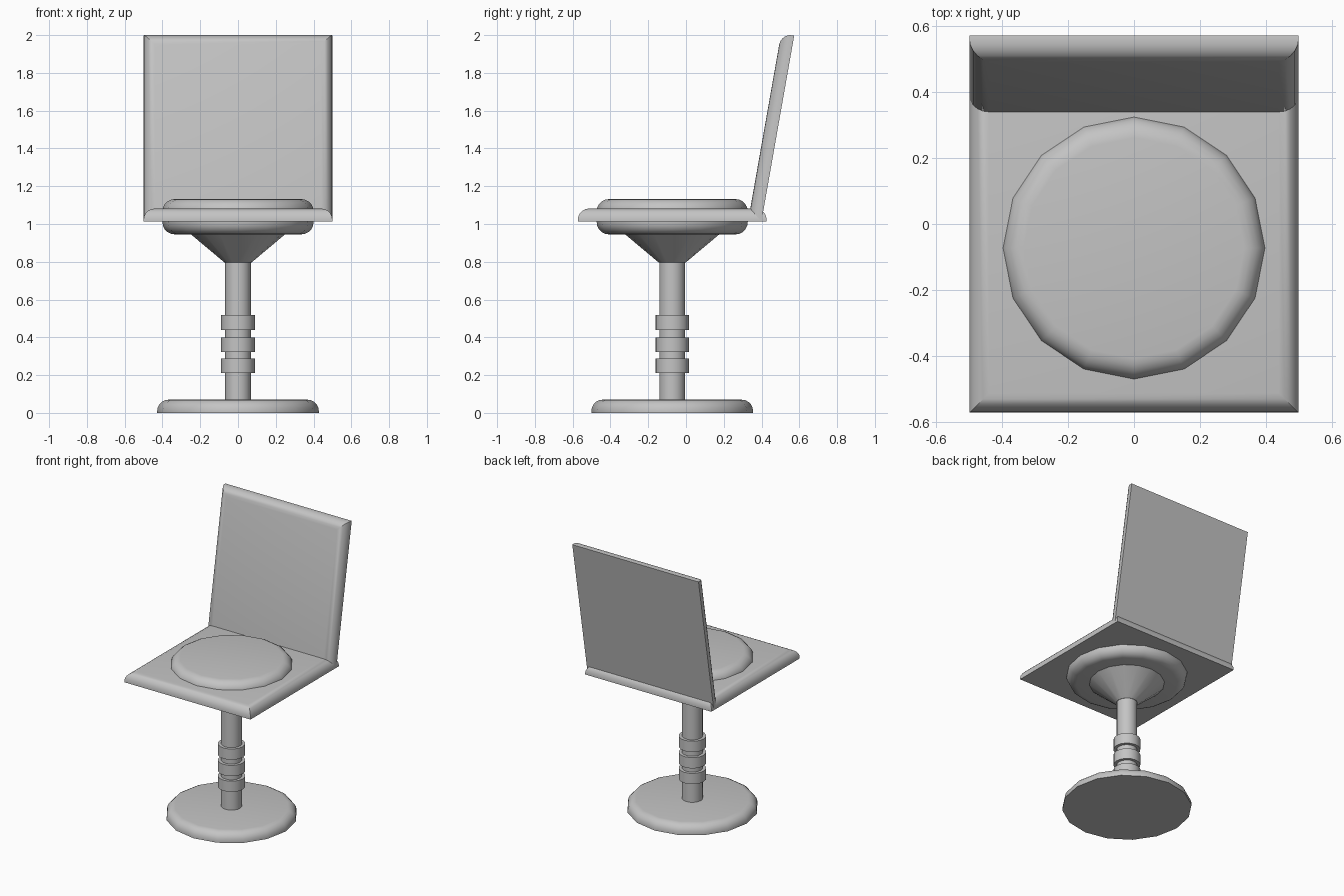
import bpy, bmesh, math

if "Cube" in bpy.data.objects:
    bpy.data.objects.remove(bpy.data.objects["Cube"])

SIDES = 16
AXIS_Y = -0.073      # the round parts share this axis

grey = bpy.data.materials.new("plain grey")
grey.diffuse_color = (0.55, 0.55, 0.55, 1)
grey.use_nodes = True
grey.node_tree.nodes["Principled BSDF"].inputs["Base Color"].default_value = grey.diffuse_color


def finish(name, bm):
    bmesh.ops.recalc_face_normals(bm, faces=bm.faces)
    me = bpy.data.meshes.new(name)
    bm.to_mesh(me)
    bm.free()
    me.materials.append(grey)
    me.shade_smooth()
    me.set_sharp_from_angle(angle=math.radians(32))
    ob = bpy.data.objects.new(name, me)
    bpy.context.collection.objects.link(ob)
    return ob


def lathe(name, profile):
    """Closed round part from (radius, z) points, bottom to top."""
    bm = bmesh.new()
    rings = []
    for r, z in profile:
        rings.append([bm.verts.new((r * math.cos(2 * math.pi * i / SIDES),
                                    AXIS_Y + r * math.sin(2 * math.pi * i / SIDES), z))
                      for i in range(SIDES)])
    for a, b in zip(rings, rings[1:]):
        for i in range(SIDES):
            j = (i + 1) % SIDES
            bm.faces.new((a[i], a[j], b[j], b[i]))
    bm.faces.new(rings[0][::-1])
    bm.faces.new(rings[-1])
    return finish(name, bm)


def arc(r, z, rad, start, end, steps=5):
    """Rounded corner centred on (r, z), angles in degrees."""
    pts = []
    for k in range(steps + 1):
        a = math.radians(start + (end - start) * k / steps)
        pts.append((r + rad * math.cos(a), z + rad * math.sin(a)))
    return pts


def slab(name, location, tilt=0):
    """Square panel, flat beneath, with its upper rim rounded."""
    t = 0.07
    bm = bmesh.new()
    bmesh.ops.create_cube(bm, size=1)
    for v in bm.verts:
        v.co.z = (v.co.z + 0.5) * t
    rim = [e for e in bm.edges if all(v.co.z > t / 2 for v in e.verts)]
    bmesh.ops.bevel(bm, geom=rim, offset=0.06, segments=5, profile=0.5,
                    affect='EDGES', clamp_overlap=True)
    ob = finish(name, bm)
    ob.location = location
    ob.rotation_euler.x = math.radians(tilt)
    return ob


# Seat and leaning backrest
slab("seat", (0, -0.073, 1.012))
slab("backrest", (0, 0.486, 1.505), 80)

# Round cushion passing through the seat
lathe("cushion", arc(0.335, 1.01, 0.065, -90, 0) + arc(0.335, 1.067, 0.065, 0, 90))

# Flared support, column and its collars
lathe("support_cone", [(0.07, 0.795), (0.255, 0.95)])
lathe("column", [(0.068, 0.03), (0.068, 0.83)])
for i, (z0, z1) in enumerate([(0.21, 0.287), (0.323, 0.4), (0.44, 0.517)]):
    lathe(f"collar_{i + 1}", [(0.089, z0), (0.089, z1)])

# Foot disc
lathe("base", [(0.428, 0)] + arc(0.368, 0.01, 0.06, 0, 90))
